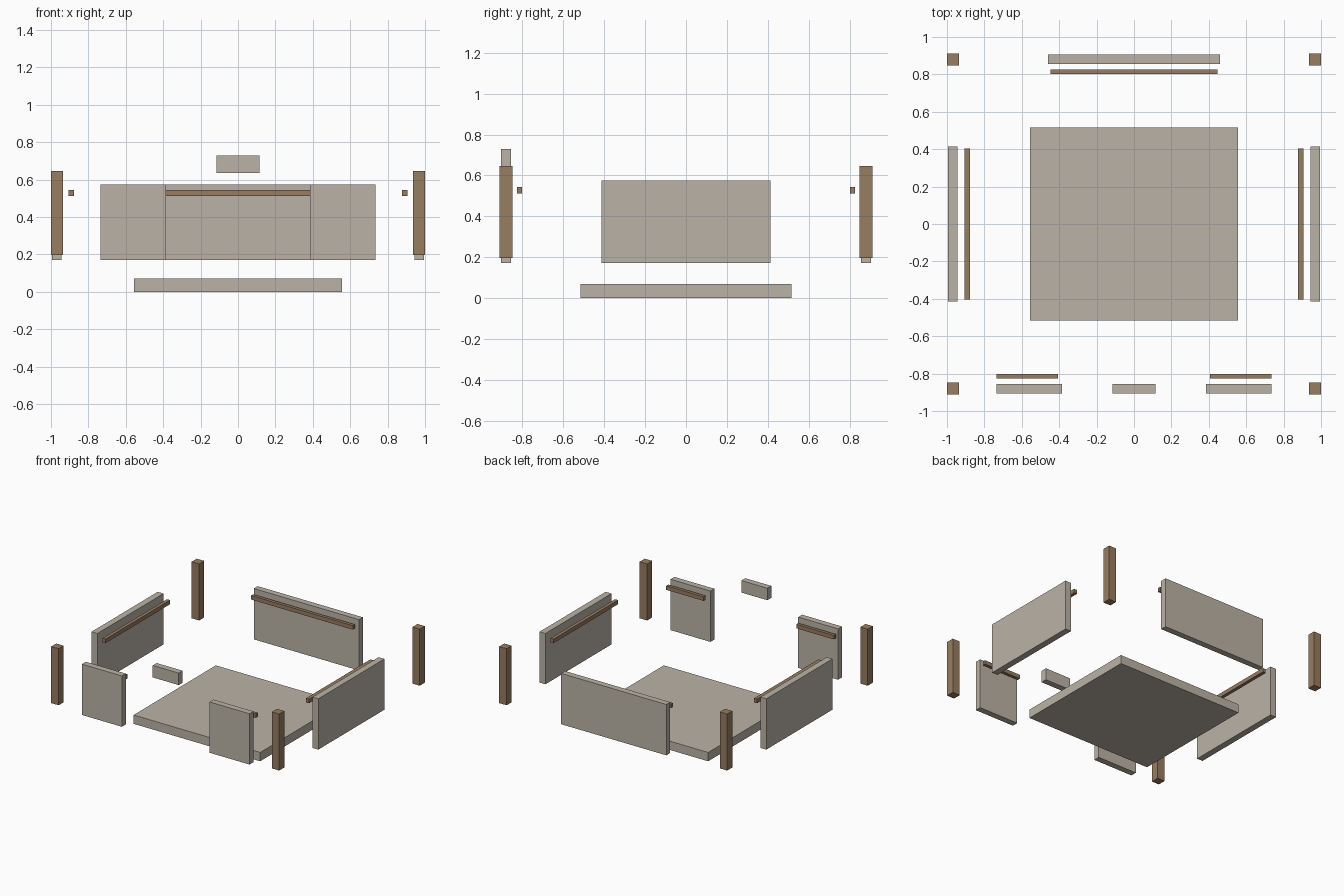
import bpy

cube = bpy.data.objects.get("Cube")
if cube:
    bpy.data.objects.remove(cube, do_unlink=True)


def material(name, rgb):
    mat = bpy.data.materials.new(name)
    mat.use_nodes = True
    color = (*rgb, 1.0)
    mat.diffuse_color = color
    mat.node_tree.nodes["Principled BSDF"].inputs["Base Color"].default_value = color
    return mat


plaster = material("warm_grey_plaster", (0.50, 0.45, 0.385))
wood = material("brown_wood", (0.31, 0.205, 0.12))


def box(name, x, y, z, mat):
    """Box from its (low, high) extents on each axis."""
    bpy.ops.mesh.primitive_cube_add(size=1)
    ob = bpy.context.object
    ob.name = ob.data.name = name
    ob.location = [(a + b) / 2 for a, b in (x, y, z)]
    ob.scale = [b - a for a, b in (x, y, z)]
    bpy.ops.object.transform_apply(location=False, rotation=False, scale=True)
    ob.data.materials.append(mat)
    return ob


def span(sign, near, far):
    """Extent between two distances from the centre, on one side."""
    return tuple(sorted((sign * near, sign * far)))


wall_z = (0.171, 0.574)
rail_z = (0.511, 0.543)
end_wall = (0.856, 0.905)
end_rail = (0.802, 0.827)

# Floor slab
box("floor_slab", (-0.555, 0.555), (-0.515, 0.515), (0, 0.07), plaster)

# Back wall with its rail
box("back_wall", (-0.461, 0.461), span(1, *end_wall), wall_z, plaster)
box("back_rail", (-0.447, 0.447), span(1, *end_rail), rail_z, wood)

# Lintel above the front opening
box("door_lintel", (-0.114, 0.114), span(-1, *end_wall), (0.635, 0.73), plaster)

for side, s in (("left", 1), ("right", -1)):
    # Side walls with their rails
    box(side + "_wall", span(s, 0.943, 0.994), (-0.414, 0.414), wall_z, plaster)
    box(side + "_rail", span(s, 0.878, 0.905), (-0.404, 0.404), rail_z, wood)
    # Front walls either side of the opening
    box("front_wall_" + side, span(s, 0.385, 0.735), span(-1, *end_wall), wall_z, plaster)
    box("front_rail_" + side, span(s, 0.406, 0.735), span(-1, *end_rail), rail_z, wood)
    # Corner posts
    for end, e in (("front", -1), ("back", 1)):
        box(f"{end}_{side}_post", span(s, 0.935, 1.0), span(e, 0.848, 0.912),
            (0.197, 0.645), wood)
